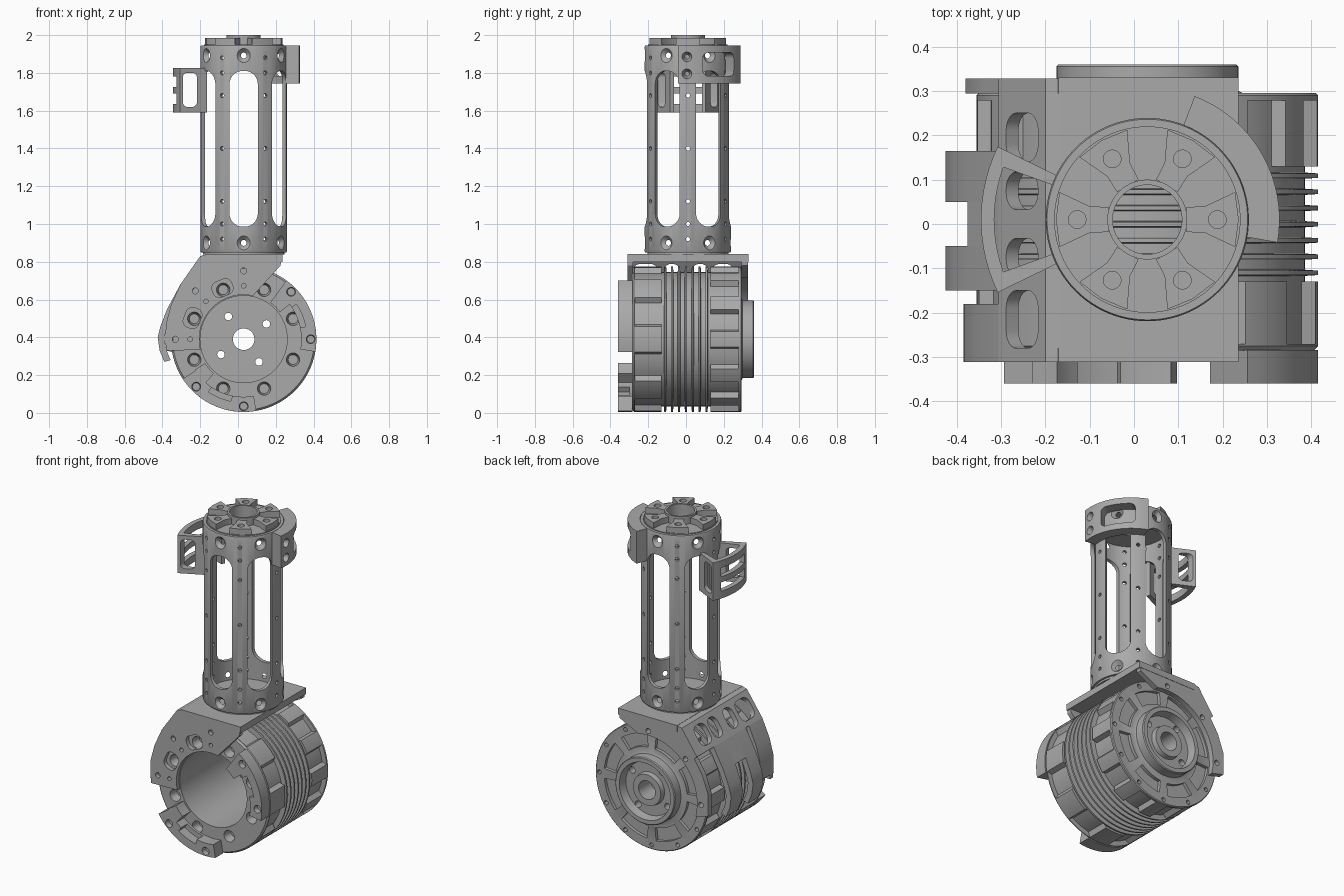
import bpy, bmesh, math
from mathutils import Matrix, Vector

if "Cube" in bpy.data.objects:
    bpy.data.objects.remove(bpy.data.objects["Cube"])

grey = bpy.data.materials.new("machined grey")
grey.use_nodes = True
COLOR = (0.4, 0.4, 0.4, 1)
grey.diffuse_color = COLOR
grey.node_tree.nodes["Principled BSDF"].inputs["Base Color"].default_value = COLOR


def frame(origin, u, v, w):
    m = Matrix((u, v, w)).transposed().to_4x4()
    m.translation = origin
    return m


# Working frames: world, drum (axis along y), tube (axis along z)
X, Y, Z = Vector((1, 0, 0)), Vector((0, 1, 0)), Vector((0, 0, 1))
SIDE = frame((0, 0, 0), X, Z, Y)
DRUM = frame((0.03, 0, 0.39), X, Z, Y)
TUBE = frame((0.03, 0.01, 0), X, Y, Z)


def radial(deg):
    a = math.radians(deg)
    return frame(TUBE.translation, (-math.sin(a), math.cos(a), 0), Z, (math.cos(a), math.sin(a), 0))


# Outlines
def polar(r, deg):
    a = math.radians(deg)
    return (r * math.cos(a), r * math.sin(a))


def arc(r, a, b, n=24):
    return [polar(r, a + (b - a) * i / n) for i in range(n + 1)]


def sector(r0, r1, a, b, flare=0):
    n = max(4, int(abs(b - a) / 4))
    return arc(r0, a, b, n) + arc(r1, b + flare, a - flare, n)


def circle(r, center=(0, 0), n=24):
    return [(center[0] + x, center[1] + y) for x, y in arc(r, 0, 360, n)[:-1]]


def rounded(cx, cy, w, h, r):
    pts = []
    for k, (sx, sy) in enumerate(((1, 1), (-1, 1), (-1, -1), (1, -1))):
        ox, oy = cx + sx * (w / 2 - r), cy + sy * (h / 2 - r)
        pts += [(ox + x, oy + y) for x, y in arc(r, 90 * k, 90 * k + 90, 8)]
    return pts


# Solids are gathered in one bmesh per part
def prism(bm, pts, lo, hi, m, taper=None):
    top = taper or pts
    a = [bm.verts.new(m @ Vector((x, y, lo))) for x, y in pts]
    b = [bm.verts.new(m @ Vector((x, y, hi))) for x, y in top]
    bm.faces.new(a[::-1])
    bm.faces.new(b)
    for i in range(len(a)):
        j = (i + 1) % len(a)
        bm.faces.new((a[i], a[j], b[j], b[i]))


def lathe(bm, profile, m, n=96):
    rings = [[bm.verts.new(m @ Vector((*polar(r, 360 * i / n), h))) for r, h in profile]
             for i in range(n)]
    for i in range(n):
        p, q = rings[i], rings[(i + 1) % n]
        for k in range(len(profile)):
            j = (k + 1) % len(profile)
            bm.faces.new((p[k], q[k], q[j], p[j]))


def finish(bm, name):
    bmesh.ops.remove_doubles(bm, verts=bm.verts, dist=1e-6)
    bmesh.ops.recalc_face_normals(bm, faces=bm.faces)
    mesh = bpy.data.meshes.new(name)
    bm.to_mesh(mesh)
    bm.free()
    mesh.materials.append(grey)
    ob = bpy.data.objects.new(name, mesh)
    bpy.context.collection.objects.link(ob)
    return ob


def cut(ob, bm):
    tool = finish(bm, "cutter")
    tool.hide_render = True
    mod = ob.modifiers.new("cut", "BOOLEAN")
    mod.operation, mod.solver, mod.object = "DIFFERENCE", "EXACT", tool
    bpy.context.view_layer.objects.active = ob
    bpy.ops.object.modifier_apply(modifier=mod.name)
    bpy.data.objects.remove(tool)


# Finned drum with front bore and back hub
profile = [(0.23, -0.285), (0.375, -0.285), (0.385, -0.275), (0.385, -0.13), (0.355, -0.13)]
for i in range(7):
    y = -0.11 + 0.0365 * i
    profile += [(0.355, y - 0.007), (0.385, y - 0.005), (0.385, y + 0.005), (0.355, y + 0.007)]
profile += [(0.355, 0.13), (0.385, 0.13), (0.385, 0.29), (0.38, 0.295), (0.215, 0.295),
            (0.205, 0.3), (0.205, 0.355), (0.2, 0.36), (0.175, 0.36), (0.165, 0.31),
            (0.1, 0.31), (0.095, 0.34), (0.057, 0.34), (0.057, 0.22), (0.23, 0.22)]
bm = bmesh.new()
lathe(bm, profile, DRUM)
drum = finish(bm, "finned_drum")
# Rim scallops, screw wells and pockets
bm = bmesh.new()
for k in range(8):
    a = 45 * k + 22.5
    prism(bm, sector(0.3555, 0.42, a - 10, a + 10, 5), -0.27, -0.125, DRUM)
    prism(bm, circle(0.038, polar(0.283, a)), -0.3, -0.23, DRUM, circle(0.026, polar(0.283, a)))
    prism(bm, sector(0.245, 0.325, a - 17, a + 17), 0.275, 0.31, DRUM)
for k in range(12):
    a = 30 * k
    prism(bm, sector(0.3555, 0.42, a + 8, a + 22, 4), 0.125, 0.278, DRUM)
    prism(bm, circle(0.013, polar(0.358, a), 12), 0.26, 0.31, DRUM)
for k in range(4):
    prism(bm, circle(0.02, polar(0.145, 34 + 90 * k), 16), 0.2, 0.33, DRUM)
cut(drum, bm)

# Raised front lugs with inner pads and open screw seats
for name, a, b, pad, screws in (("right_lug", -10, 54, 45, (0, 45)), ("lower_lug", 213, 280, 220, (225, 270))):
    bm = bmesh.new()
    prism(bm, sector(0.305, 0.385, a, b), -0.36, -0.284, DRUM)
    lug = finish(bm, name)
    bm = bmesh.new()
    for s in screws:
        prism(bm, circle(0.026, polar(0.355, s)), -0.38, -0.33, DRUM, circle(0.02, polar(0.355, s)))
    mid = sum(screws) / 2
    prism(bm, sector(0.29, 0.335, mid - 11, mid + 11), -0.38, -0.3, DRUM)
    cut(lug, bm)
    bm = bmesh.new()
    prism(bm, sector(0.24, 0.306, pad - 8, pad + 9), -0.36, -0.284, DRUM)
    finish(bm, name + "_pad")

# Bracket top plate and collar under the tube
bm = bmesh.new()
prism(bm, [(-0.17, -0.31), (0.235, -0.31), (0.235, 0.33), (-0.17, 0.33)], 0.8, 0.84, Matrix())
plate = finish(bm, "bracket_top")
bm = bmesh.new()
prism(bm, circle(0.085, n=48), 0.7, 0.9, TUBE)
cut(plate, bm)
bm = bmesh.new()
lathe(bm, [(0.085, 0.838), (0.215, 0.838), (0.215, 0.865), (0.085, 0.865)], TUBE)
finish(bm, "tube_collar")

# Bracket cheeks, front and back
outer = [(0.235, 0.84), (-0.17, 0.84), (-0.34, 0.58), (-0.38, 0.47), (-0.38, 0.33)]
for name, r, lo, hi in (("front_cheek", 0.235, -0.311, -0.28), ("back_cheek", 0.335, 0.294, 0.328)):
    inner = [(x + 0.03, z + 0.39) for x, z in arc(r, 194, 78)]
    bm = bmesh.new()
    prism(bm, outer + inner + [(0.225, 0.78)], lo, hi, SIDE)
    cheek = finish(bm, name)
    bm = bmesh.new()
    for a in (90, 135, 180):
        prism(bm, circle(0.016, polar(0.362, a), 16), lo - 0.05, hi + 0.05, DRUM)
    if name == "front_cheek":
        for a in (112.5, 157.5):
            window = DRUM @ Matrix.Rotation(math.radians(a), 4, "Z")
            prism(bm, rounded(0.293, 0, 0.085, 0.11, 0.035), lo - 0.05, hi + 0.05, window)
        for a in (90, 135, 180):
            prism(bm, circle(0.012, polar(0.283, a), 16), lo - 0.05, hi + 0.05, DRUM)
    cut(cheek, bm)


# Curved side shell with slots, front flap and two hanging tabs
def strip(bm, pts, lo, hi, t=0.035):
    c = Vector((0.03, 0.39))
    inside = [Vector(p) + (c - Vector(p)).normalized() * t for p in pts]
    prism(bm, pts + [tuple(p) for p in inside[::-1]], lo, hi, SIDE)


path = [(-0.165, 0.84), (-0.2, 0.83), (-0.305, 0.68), (-0.375, 0.55),
        (-0.41, 0.46), (-0.425, 0.4), (-0.415, 0.33), (-0.39, 0.27)]
bm = bmesh.new()
strip(bm, path[:3], -0.311, 0.328)
shell = finish(bm, "side_shell")
down = Vector((-0.105, 0, -0.15)).normalized()
slope = frame((-0.252, 0, 0.755), Y, down, Y.cross(down))
bm = bmesh.new()
for y, w in ((-0.215, 0.13), (-0.075, 0.085), (0.075, 0.085), (0.195, 0.11)):
    prism(bm, rounded(y, 0, w, 0.125, 0.04), -0.12, 0.12, slope)
cut(shell, bm)
bm = bmesh.new()
for lo, hi in ((-0.15, -0.05), (0.05, 0.165)):
    strip(bm, path[2:], lo, hi)
strip(bm, path[2:4], -0.05, 0.05)
finish(bm, "shell_tabs")
bm = bmesh.new()
strip(bm, [path[2], (-0.355, 0.57), (-0.382, 0.47), (-0.384, 0.36)], -0.311, -0.18, 0.025)
finish(bm, "shell_front_flap")

# Slotted tube
bm = bmesh.new()
lathe(bm, [(0.207, 0.85), (0.226, 0.85), (0.229, 0.856), (0.229, 1.938), (0.226, 1.945), (0.207, 1.945)], TUBE)
tube = finish(bm, "slotted_tube")
bm = bmesh.new()
for k in range(6):
    opening, post = radial(60 * k + 30), radial(60 * k)
    prism(bm, rounded(0, 1.398, 0.15, 0.825, 0.07), 0.17, 0.3, opening)
    for z in (0.9, 1.892):
        prism(bm, circle(0.004, (0, z)), 0.195, 0.24, opening, circle(0.048, (0, z)))
    for z in (0.92, 1.0, 1.12, 1.4, 1.68, 1.8, 1.88):
        prism(bm, circle(0.011, (0, z), 12), 0.17, 0.3, post)
cut(tube, bm)

# Cap with six blocks and a central ring
bm = bmesh.new()
lathe(bm, [(0.078, 1.915), (0.21, 1.915), (0.21, 1.95), (0.09, 1.95), (0.09, 2.0), (0.078, 2.0)], TUBE)
finish(bm, "tube_cap")
bm = bmesh.new()
for k in range(6):
    wedge = [(0.088, -0.028), (0.13, -0.03), (0.198, -0.062), (0.206, 0), (0.198, 0.062), (0.13, 0.03), (0.088, 0.028)]
    prism(bm, wedge, 1.945, 1.986, TUBE @ Matrix.Rotation(math.radians(60 * k), 4, "Z"))
blocks = finish(bm, "cap_blocks")
bm = bmesh.new()
for k in range(6):
    prism(bm, circle(0.02, polar(0.158, 60 * k), 16), 1.955, 2.0, TUBE)
cut(blocks, bm)

# Curved clamp on the left of the tube top
bm = bmesh.new()
prism(bm, sector(0.228, 0.298, -10, 69), 1.745, 1.945, TUBE)
clamp = finish(bm, "left_clamp")
bm = bmesh.new()
prism(bm, rounded(0, 1.845, 0.2, 0.125, 0.03), 0.2, 0.35, radial(35))
for z in (1.795, 1.885):
    prism(bm, circle(0.012, (0, z)), 0.25, 0.31, radial(-1), circle(0.03, (0, z)))
cut(clamp, bm)

# Open handle on the right of the tube
bm = bmesh.new()
prism(bm, sector(0.215, 0.375, 154, 206), 1.59, 1.825, TUBE)
handle = finish(bm, "right_handle")
bm = bmesh.new()
prism(bm, sector(0.15, 0.345, 160, 200), 1.5, 1.9, TUBE)
cut(handle, bm)
bm = bmesh.new()
prism(bm, rounded(0.285, 1.71, 0.075, 0.18, 0.025), -0.3, 0.3, frame(TUBE.translation, -X, Z, Y))
for z in (1.635, 1.725):
    prism(bm, sector(0.335, 0.42, 162, 198), z, z + 0.055, TUBE)
cut(handle, bm)

# Smooth curved walls, keep edges crisp
for ob in bpy.context.collection.objects:
    if ob.type == "MESH" and grey.name in ob.data.materials:
        bpy.ops.object.select_all(action="DESELECT")
        ob.select_set(True)
        bpy.context.view_layer.objects.active = ob
        bpy.ops.object.shade_smooth_by_angle(angle=math.radians(30))
